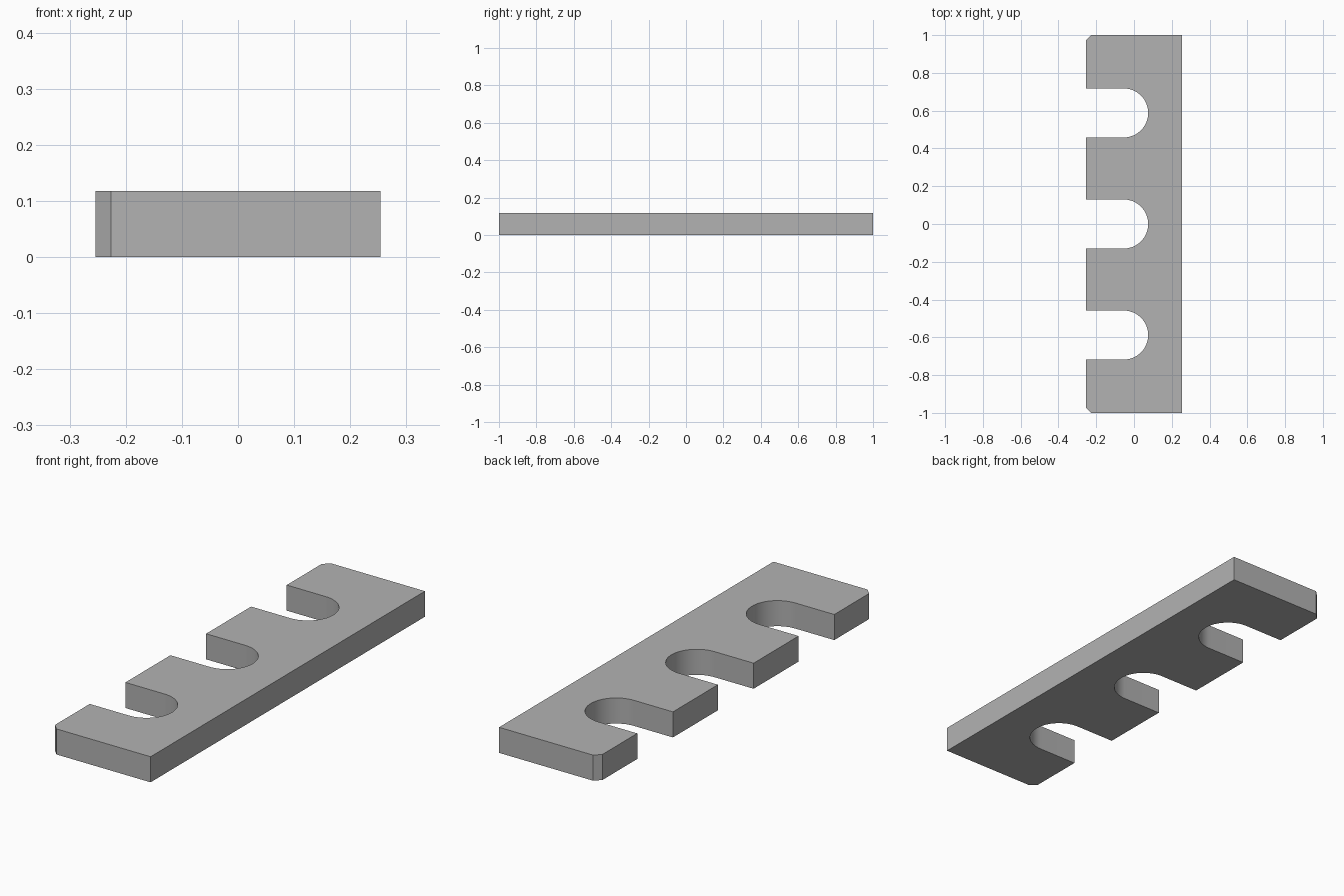
import bpy, bmesh, math

cube = bpy.data.objects.get("Cube")
if cube:
    bpy.data.objects.remove(cube, do_unlink=True)

# Overall sizes
HALF_W, HALF_L, THICK = 0.254, 1.0, 0.118
CHAMFER = 0.028
SLOT_R, SLOT_X, SLOT_PITCH = 0.13, -0.055, 0.588
ARC_STEPS = 32

# Single grey material
grey = bpy.data.materials.new("plain_grey")
grey.use_nodes = True
colour = (0.45, 0.45, 0.45, 1.0)
grey.diffuse_color = colour
grey.node_tree.nodes["Principled BSDF"].inputs["Base Color"].default_value = colour


def slot(y):
    """Outline of one round-ended slot, from its back wall to its front wall."""
    pts = [(-HALF_W, y + SLOT_R)]
    for i in range(ARC_STEPS + 1):
        a = math.pi / 2 - math.pi * i / ARC_STEPS
        pts.append((SLOT_X + SLOT_R * math.cos(a), y + SLOT_R * math.sin(a)))
    return pts + [(-HALF_W, y - SLOT_R)]


# Plate outline: straight spine, chamfered outer corners, three open slots
outline = [(-HALF_W + CHAMFER, -HALF_L), (HALF_W, -HALF_L), (HALF_W, HALF_L),
           (-HALF_W + CHAMFER, HALF_L), (-HALF_W, HALF_L - CHAMFER)]
for k in (1, 0, -1):
    outline += slot(k * SLOT_PITCH)
outline.append((-HALF_W, -HALF_L + CHAMFER))

# Extrude the outline into the plate
bm = bmesh.new()
base = bm.faces.new([bm.verts.new((x, y, 0)) for x, y in outline])
top = bmesh.ops.extrude_face_region(bm, geom=[base], use_keep_orig=True)
bmesh.ops.translate(bm, vec=(0, 0, THICK),
                    verts=[g for g in top["geom"] if isinstance(g, bmesh.types.BMVert)])
bmesh.ops.recalc_face_normals(bm, faces=bm.faces)
mesh = bpy.data.meshes.new("slotted_plate")
bm.to_mesh(mesh)
bm.free()
mesh.materials.append(grey)

plate = bpy.data.objects.new("slotted_plate", mesh)
bpy.context.collection.objects.link(plate)

# Smooth slot ends, crisp edges elsewhere
bpy.ops.object.select_all(action="DESELECT")
plate.select_set(True)
bpy.context.view_layer.objects.active = plate
bpy.ops.object.shade_smooth_by_angle(angle=math.radians(30))
